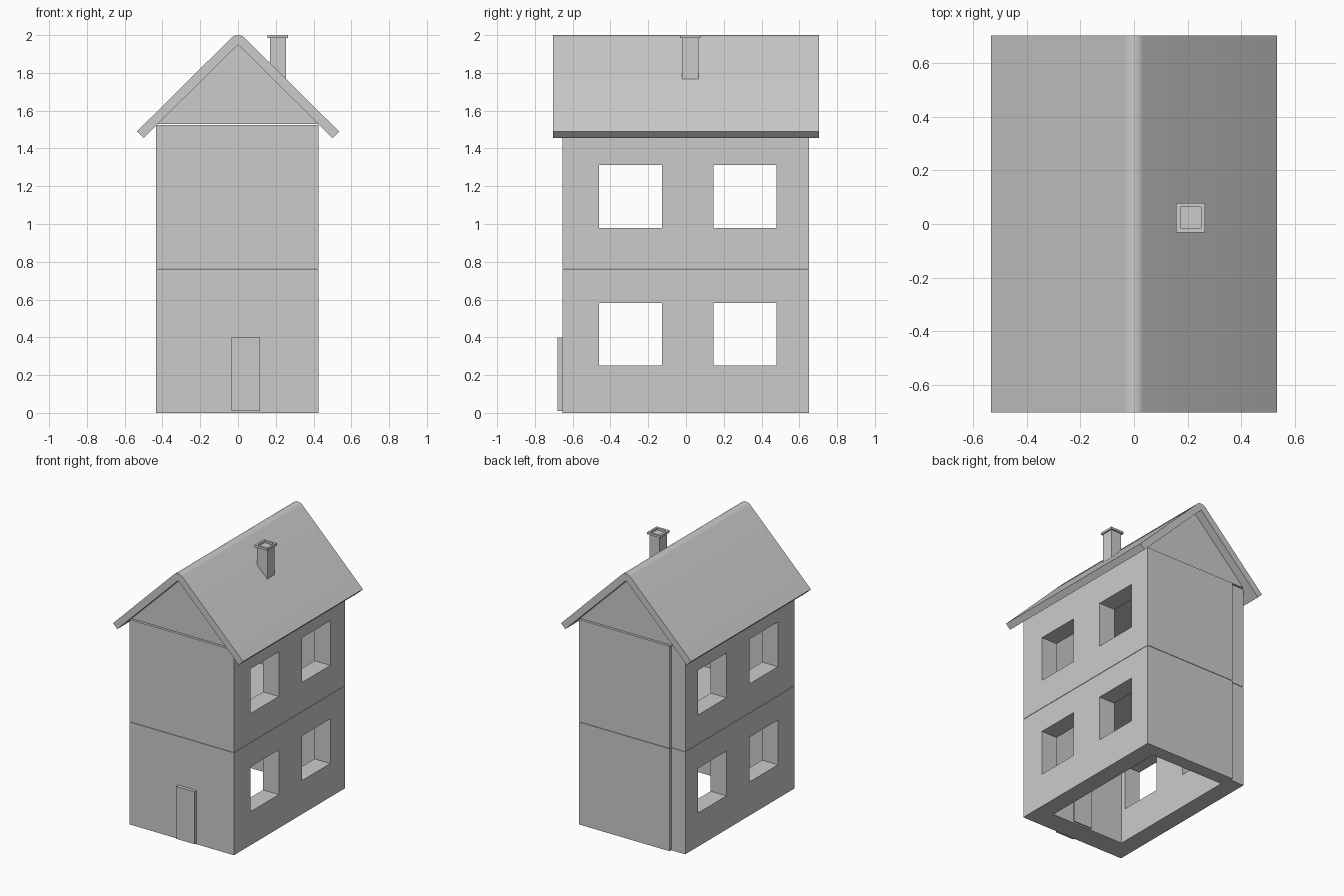
import bpy, bmesh, math
from mathutils import Vector

cube = bpy.data.objects.get("Cube")
if cube:
    bpy.data.objects.remove(cube, do_unlink=True)

grey = bpy.data.materials.new("plain_grey")
grey.use_nodes = True
GREY = (0.6, 0.6, 0.6, 1)
grey.diffuse_color = GREY
grey.node_tree.nodes["Principled BSDF"].inputs["Base Color"].default_value = GREY


def prism(name, outline, lo, hi, axis="z"):
    """Extrude an xy outline along z, or an xz outline along y."""
    place = (lambda p, t: (p[0], p[1], t)) if axis == "z" else (lambda p, t: (p[0], t, p[1]))
    bm = bmesh.new()
    base = bm.faces.new([bm.verts.new(place(p, lo)) for p in outline])
    out = bmesh.ops.extrude_face_region(bm, geom=[base])["geom"]
    shift = Vector(place((0, 0), hi - lo))
    bmesh.ops.translate(bm, verts=[g for g in out if isinstance(g, bmesh.types.BMVert)], vec=shift)
    bmesh.ops.recalc_face_normals(bm, faces=bm.faces)
    mesh = bpy.data.meshes.new(name)
    bm.to_mesh(mesh)
    bm.free()
    mesh.materials.append(grey)
    obj = bpy.data.objects.new(name, mesh)
    bpy.context.collection.objects.link(obj)
    return obj


def box(name, x0, x1, y0, y1, z0, z1):
    return prism(name, [(x0, y0), (x1, y0), (x1, y1), (x0, y1)], z0, z1)


def cut(obj, cutter):
    cutter.hide_render = True
    mod = obj.modifiers.new("cut", "BOOLEAN")
    mod.operation, mod.solver, mod.object = "DIFFERENCE", "EXACT", cutter
    bpy.context.view_layer.objects.active = obj
    bpy.ops.object.modifier_apply(modifier=mod.name)
    bpy.data.objects.remove(cutter, do_unlink=True)


# Two storeys, with a raised panel on the back
L, R, F, B = -0.435, 0.425, -0.655, 0.65
STEP_X, STEP_Y = -0.32, B - 0.02
wall_outline = [(L, F), (R, F), (R, B), (STEP_X, B), (STEP_X, STEP_Y), (L, STEP_Y)]
storeys = [("lower_storey", 0, 0.762, -0.1, 0.25), ("upper_storey", 0.765, 1.525, 0.8, 0.98)]
for name, z0, z1, room_floor, sill in storeys:
    storey = prism(name, wall_outline, z0, z1)
    cut(storey, box("room_cutter", L + 0.13, R - 0.13, F + 0.16, B - 0.1, room_floor, z1 + 0.1))
    for y in (-0.46, 0.145):
        cut(storey, box("window_cutter", -1, 1, y, y + 0.333, sill, sill + 0.333))

# Door, passing through the front wall
box("door", -0.035, 0.117, -0.68, -0.485, 0.01, 0.4)

# Attic with its gable ends
prism("attic", [(L, 1.53), (R, 1.53), (0, 1.95)], F + 0.01, B - 0.01, "y")

# Roof with rounded ridge
ridge = [(0.05 * math.sin(a), 1.95 + 0.05 * math.cos(a))
         for a in (math.radians(d) for d in range(-45, 46, 15))]
roof = prism("roof", [(-0.5, 1.455), (-0.535, 1.49)] + ridge
             + [(0.535, 1.49), (0.5, 1.455), (0, 1.95)], -0.705, 0.705, "y")
bpy.ops.object.select_all(action="DESELECT")
roof.select_set(True)
bpy.context.view_layer.objects.active = roof
bpy.ops.object.shade_smooth_by_angle(angle=math.radians(30))

# Chimney with an open cap
box("chimney", 0.17, 0.255, -0.02, 0.067, 1.7, 1.985)
cap = box("chimney_cap", 0.157, 0.265, -0.032, 0.078, 1.984, 2.0)
cut(cap, box("flue_cutter", 0.173, 0.251, -0.015, 0.063, 1.9, 2.1))
